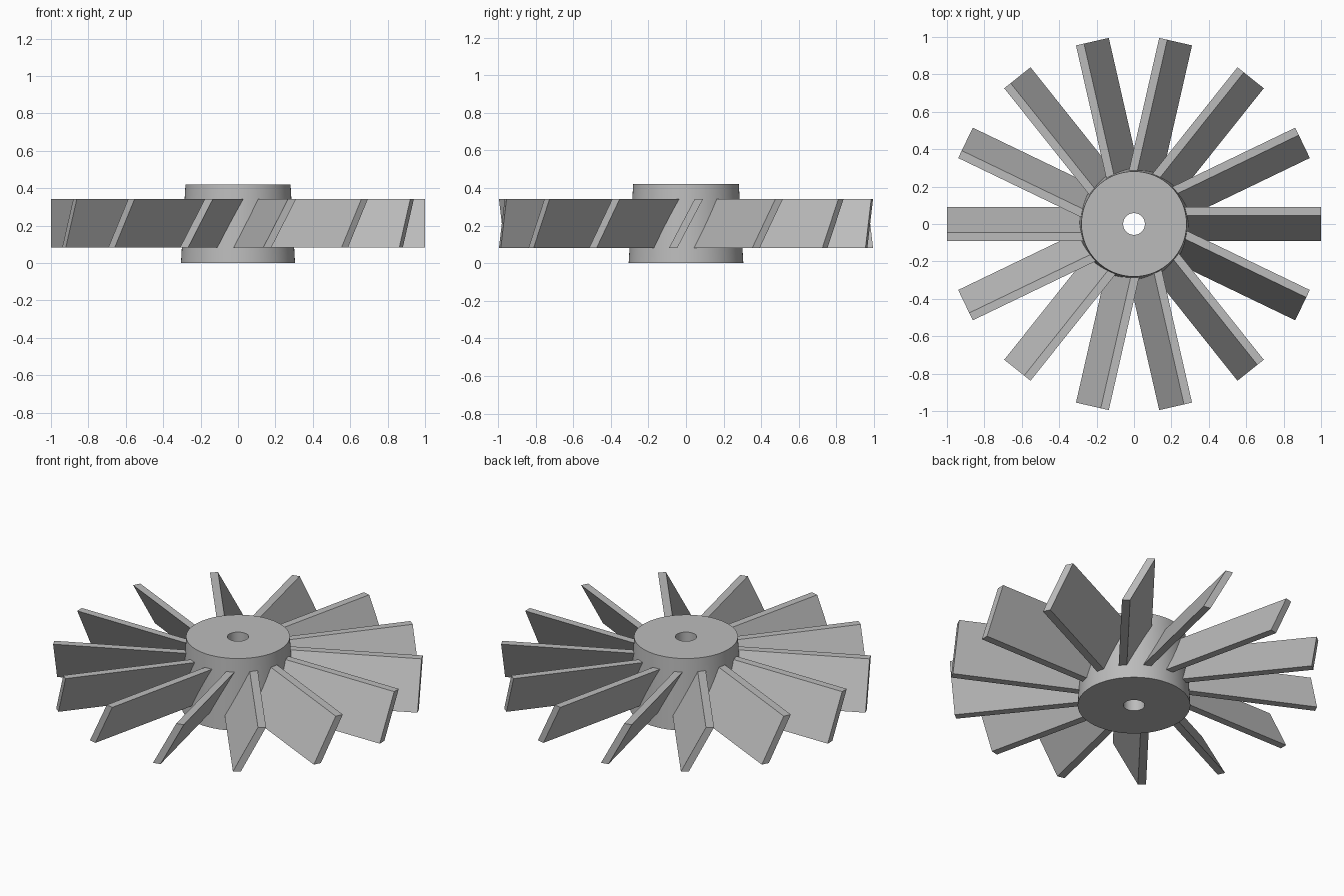
import bpy, bmesh
from math import pi, cos, sin
from mathutils import Matrix

cube = bpy.data.objects.get("Cube")
if cube:
    bpy.data.objects.remove(cube, do_unlink=True)

metal = bpy.data.materials.new("plain grey")
metal.use_nodes = True
grey = (0.5, 0.5, 0.5, 1)
metal.diffuse_color = grey
metal.node_tree.nodes["Principled BSDF"].inputs["Base Color"].default_value = grey

BLADES = 14
SIDES = 96
HUB_HEIGHT = 0.42


def finish(name, bm):
    bmesh.ops.recalc_face_normals(bm, faces=bm.faces)
    mesh = bpy.data.meshes.new(name)
    bm.to_mesh(mesh)
    bm.free()
    mesh.materials.append(metal)
    obj = bpy.data.objects.new(name, mesh)
    bpy.context.collection.objects.link(obj)
    return obj


# Tapered hub with a straight through bore: a closed profile swept round z
bm = bmesh.new()
profile = [(0.058, 0), (0.305, 0), (0.281, HUB_HEIGHT), (0.058, HUB_HEIGHT)]
rings = []
for r, z in profile:
    rings.append([bm.verts.new((r * cos(2 * pi * i / SIDES), r * sin(2 * pi * i / SIDES), z))
                  for i in range(SIDES)])
for k, ring in enumerate(rings):
    above = rings[(k + 1) % len(rings)]
    for i in range(SIDES):
        j = (i + 1) % SIDES
        bm.faces.new((ring[i], ring[j], above[j], above[i]))
hub = finish("hub", bm)
bpy.ops.object.select_all(action='DESELECT')
hub.select_set(True)
bpy.context.view_layer.objects.active = hub
bpy.ops.object.shade_smooth_by_angle()

# Slanted flat blades: a parallelogram section extruded outwards
section = [(-0.09, 0.082), (-0.046, 0.082), (0.09, 0.341), (0.046, 0.341)]
for n in range(BLADES):
    bm = bmesh.new()
    root = bm.faces.new([bm.verts.new((0.22, y, z)) for y, z in section])
    out = bmesh.ops.extrude_face_region(bm, geom=[root], use_keep_orig=True)
    tips = [v for v in out["geom"] if isinstance(v, bmesh.types.BMVert)]
    bmesh.ops.translate(bm, verts=tips, vec=(0.78, 0, 0))
    bmesh.ops.rotate(bm, verts=bm.verts, cent=(0, 0, 0),
                     matrix=Matrix.Rotation(2 * pi * n / BLADES, 3, 'Z'))
    finish(f"blade_{n + 1}", bm)
